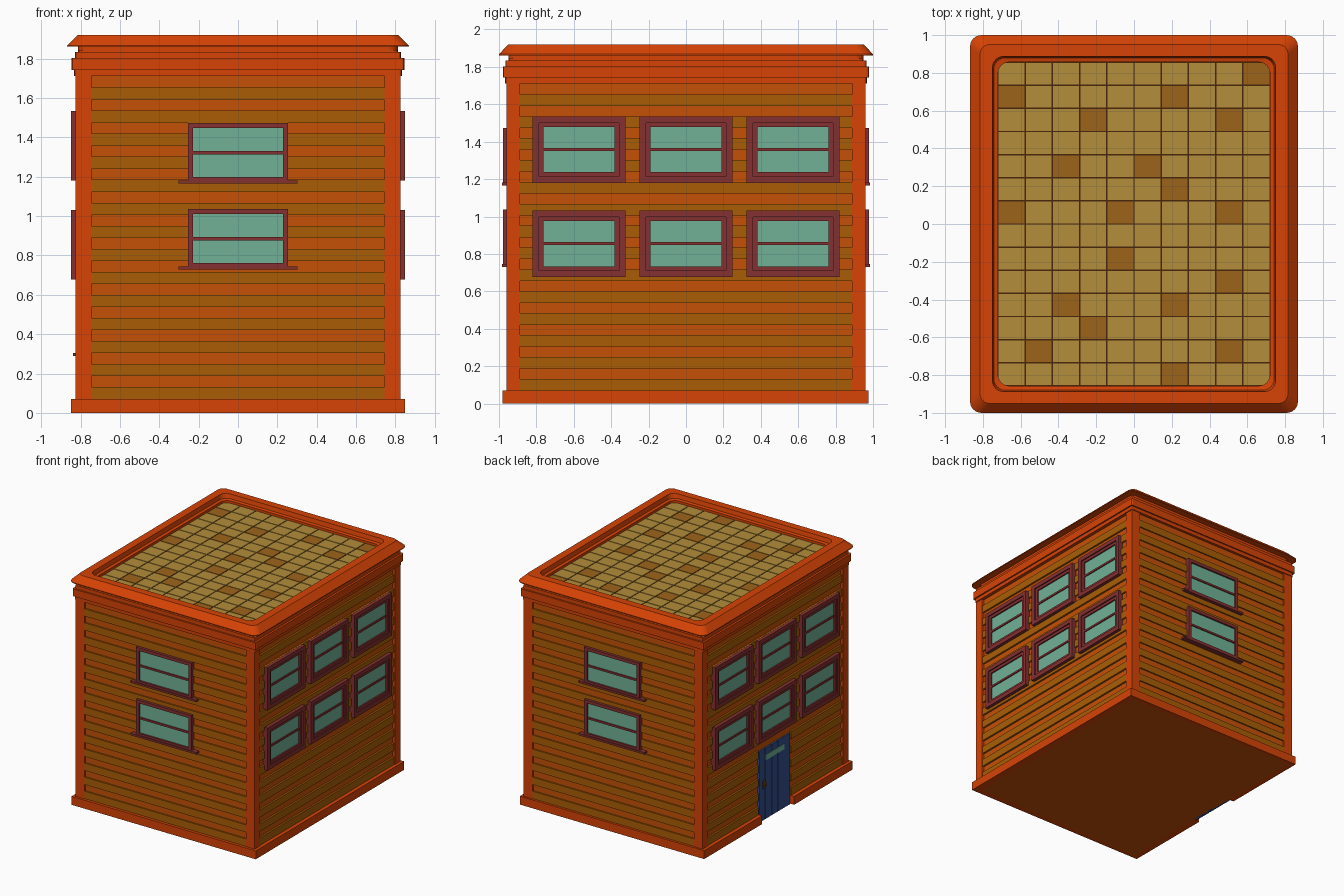
import bpy, bmesh, math

if "Cube" in bpy.data.objects:
    bpy.data.objects.remove(bpy.data.objects["Cube"])


def mat(name, hexcol):
    lin = [(int(hexcol[i:i + 2], 16) / 255) ** 2.2 for i in (0, 2, 4)]
    m = bpy.data.materials.new(name)
    m.diffuse_color = (*lin, 1)
    m.use_nodes = True
    m.node_tree.nodes["Principled BSDF"].inputs["Base Color"].default_value = m.diffuse_color
    return m


TRIM = mat("trim", "D5450E")
WALL = mat("wall", "C4520E")
PLANK = mat("plank", "A85E0E")
FRAME = mat("window_wood", "843434")
GLASS = mat("glass", "70B096")
DOOR = mat("door_blue", "35508C")
BRASS = mat("brass", "6B4420")
TILE = mat("tile", "B28C3C")
TILE_DARK = mat("tile_dark", "9C6420")
GROUT = mat("grout", "4A2A12")

parts = {}


def box(name, m, x0, x1, y0, y1, z0, z1):
    """Add a box to the named part."""
    bm = parts.setdefault(name, (bmesh.new(), m))[0]
    v = [bm.verts.new((x, y, z)) for z in (z0, z1)
         for x, y in ((x0, y0), (x1, y0), (x1, y1), (x0, y1))]
    for f in ((3, 2, 1, 0), (4, 5, 6, 7), (0, 1, 5, 4), (1, 2, 6, 5), (2, 3, 7, 6), (3, 0, 4, 7)):
        bm.faces.new([v[i] for i in f])


def wall_box(name, m, side, u0, u1, z0, z1, d0, d1):
    """Box on a wall: u runs along the wall, d is distance outward from the centre."""
    if side in "FL":
        d0, d1 = -d1, -d0
    if side in "FB":
        box(name, m, u0, u1, d0, d1, z0, z1)
    else:
        box(name, m, d0, d1, u0, u1, z0, z1)


def rounded_loft(name, m, rings, cy=0.0, closed=False, seg=6):
    """Loft rounded rectangles given as (half x, half y, radius, z)."""
    bm = parts.setdefault(name, (bmesh.new(), m))[0]
    loops = []
    for hx, hy, r, z in rings:
        loop = []
        for k, (sx, sy) in enumerate(((1, 1), (-1, 1), (-1, -1), (1, -1))):
            for i in range(seg + 1):
                a = math.pi / 2 * (k + i / seg)
                loop.append(bm.verts.new((sx * (hx - r) + r * math.cos(a),
                                          cy + sy * (hy - r) + r * math.sin(a), z)))
        loops.append(loop)
    n = len(loops[0])
    pairs = list(zip(loops, loops[1:])) + ([(loops[-1], loops[0])] if closed else [])
    for a, b in pairs:
        for i in range(n):
            j = (i + 1) % n
            bm.faces.new((a[i], a[j], b[j], b[i]))
    if not closed:
        bm.faces.new(loops[0][::-1])
        bm.faces.new(loops[-1])


# Core walls, corner posts and base skirting (gap on the left for the door)
box("walls", WALL, -0.805, 0.805, -0.945, 0.945, 0, 1.74)
for sx in (-1, 1):
    for sy in (-1, 1):
        xs, ys = sorted((sx * 0.745, sx * 0.825)), sorted((sy * 0.887, sy * 0.96))
        box("corner_posts", TRIM, *xs, *ys, 0.05, 1.73)
box("base", TRIM, -0.85, 0.85, -0.98, -0.93, 0, 0.07)
box("base", TRIM, -0.85, 0.85, 0.93, 0.975, 0, 0.07)
box("base", TRIM, 0.79, 0.85, -0.93, 0.93, 0, 0.07)
box("base", TRIM, -0.85, -0.79, -0.93, -0.21, 0, 0.07)
box("base", TRIM, -0.85, -0.79, 0.21, 0.93, 0, 0.07)

# Horizontal siding planks
for i in range(14):
    z = 0.07 + 0.117 * i
    for side in "FB":
        wall_box("siding", PLANK, side, -0.745, 0.745, z, z + 0.062, 0.94, 0.956)
    wall_box("siding", PLANK, "R", -0.887, 0.887, z, z + 0.062, 0.80, 0.82)
    if z < 0.58:
        for u0, u1 in ((-0.887, -0.215), (0.215, 0.887)):
            wall_box("siding", PLANK, "L", u0, u1, z, z + 0.062, 0.80, 0.82)
    else:
        wall_box("siding", PLANK, "L", -0.887, 0.887, z, z + 0.062, 0.80, 0.82)


def frame(name, side, u0, u1, z0, z1, w, d0, d1):
    wall_box(name, FRAME, side, u0, u0 + w, z0, z1, d0, d1)
    wall_box(name, FRAME, side, u1 - w, u1, z0, z1, d0, d1)
    wall_box(name, FRAME, side, u0 + w, u1 - w, z0, z0 + w, d0, d1)
    wall_box(name, FRAME, side, u0 + w, u1 - w, z1 - w, z1, d0, d1)


# Front and back windows with sills
for side in "FB":
    for z0 in (0.735, 1.172):
        frame("end_window_frames", side, -0.255, 0.255, z0, z0 + 0.302, 0.026, 0.94, 0.978)
        wall_box("end_window_frames", FRAME, side, -0.23, 0.23, z0 + 0.142, z0 + 0.158, 0.95, 0.972)
        wall_box("window_sills", FRAME, side, -0.303, 0.303, z0 - 0.006, z0 + 0.01, 0.94, 0.985)
        wall_box("window_glass", GLASS, side, -0.24, 0.24, z0 + 0.01, z0 + 0.29, 0.94, 0.963)

# Side windows: three per storey with a stepped double frame
for side in "LR":
    for z0 in (0.677, 1.18):
        for c in (-0.572, 0, 0.572):
            frame("side_window_frames", side, c - 0.248, c + 0.248, z0, z0 + 0.355, 0.034, 0.80, 0.848)
            frame("side_window_sashes", side, c - 0.215, c + 0.215, z0 + 0.033, z0 + 0.322, 0.024, 0.80, 0.838)
            wall_box("side_window_sashes", FRAME, side, c - 0.2, c + 0.2, z0 + 0.17, z0 + 0.186, 0.81, 0.835)
            wall_box("window_glass", GLASS, side, c - 0.2, c + 0.2, z0 + 0.045, z0 + 0.31, 0.80, 0.826)

# Plank door on the left with small window and handle
for i in range(5):
    u = -0.205 + i * 0.082
    wall_box("door_planks", DOOR, "L", u + 0.003, u + 0.079, 0, 0.59, 0.79, 0.818)
wall_box("door_back", DOOR, "L", -0.205, 0.205, 0, 0.588, 0.79, 0.811)
wall_box("door_window", GLASS, "L", -0.12, 0.12, 0.49, 0.535, 0.80, 0.823)
wall_box("door_handle_plate", BRASS, "L", 0.125, 0.16, 0.265, 0.335, 0.80, 0.824)
wall_box("door_handle", BRASS, "L", 0.13, 0.155, 0.29, 0.305, 0.82, 0.838)

# Stepped cornice bands under the roof
for hx, hy, z0, z1 in ((0.833, 0.967, 1.712, 1.745), (0.845, 0.978, 1.742, 1.803),
                       (0.828, 0.965, 1.80, 1.833)):
    rounded_loft("cornice_bands", TRIM, [(hx, hy, 0.012, z0), (hx, hy, 0.012, z1)], seg=2)
rounded_loft("cornice_neck", TRIM, [(0.813, 0.95, 0.02, 1.83), (0.813, 0.95, 0.02, 1.845)], seg=2)

# Flared roof rim, open in the middle
rounded_loft("roof_rim", TRIM, [
    (0.72, 0.857, 0.06, 1.835), (0.813, 0.95, 0.05, 1.835), (0.813, 0.95, 0.05, 1.862),
    (0.868, 1.0, 0.06, 1.862), (0.868, 1.0, 0.06, 1.868), (0.815, 0.95, 0.05, 1.92),
    (0.75, 0.888, 0.06, 1.92), (0.742, 0.88, 0.06, 1.885), (0.72, 0.857, 0.06, 1.88)],
    closed=True)

# Tiled roof floor with scattered dark tiles
box("roof_floor", GROUT, -0.76, 0.76, -0.9, 0.9, 1.84, 1.857)
DARK = {(9, 0), (0, 1), (6, 1), (3, 2), (8, 2), (2, 4), (5, 4), (6, 5), (0, 6), (4, 6), (8, 6),
        (4, 8), (8, 9), (2, 10), (6, 10), (3, 11), (1, 12), (8, 12), (6, 13)}
TW, TH, G = 1.44 / 10, 1.714 / 14, 0.0035
for c in range(10):
    for r in range(14):
        x, y = -0.72 + c * TW, 0.857 - r * TH
        dark = (c, r) in DARK
        box("dark_roof_tiles" if dark else "roof_tiles", TILE_DARK if dark else TILE,
            x + G, x + TW - G, y - TH + G, y - G, 1.85, 1.862)

# Turn the collected parts into objects
for name, (bm, m) in parts.items():
    bmesh.ops.recalc_face_normals(bm, faces=bm.faces)
    me = bpy.data.meshes.new(name)
    bm.to_mesh(me)
    bm.free()
    me.materials.append(m)
    bpy.context.collection.objects.link(bpy.data.objects.new(name, me))
